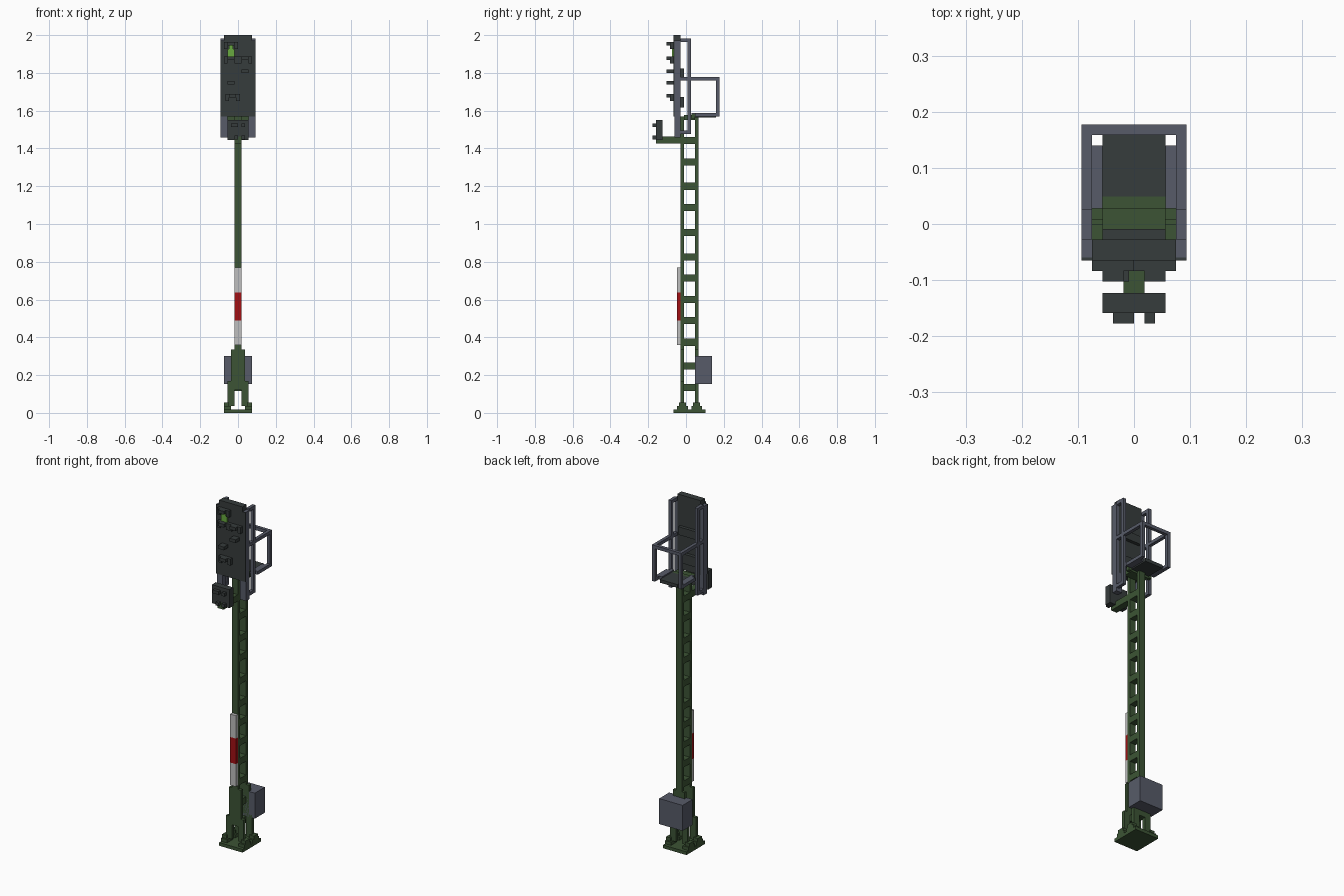
import bpy
import bmesh

cube = bpy.data.objects.get("Cube")
if cube:
    bpy.data.objects.remove(cube, do_unlink=True)

U = 2 / 107  # block size; all part sizes below are in blocks


def material(name, rgb):
    m = bpy.data.materials.new(name)
    m.use_nodes = True
    m.diffuse_color = (*rgb, 1)
    b = m.node_tree.nodes["Principled BSDF"]
    b.inputs["Base Color"].default_value = (*rgb, 1)
    b.inputs["Roughness"].default_value = 0.8
    return m


GREEN = material("mast green", (0.045, 0.088, 0.035))
DARK = material("dark slate", (0.037, 0.045, 0.045))
GREY = material("steel grey", (0.095, 0.105, 0.14))
WHITE = material("plate white", (0.52, 0.52, 0.52))
RED = material("plate red", (0.36, 0.005, 0.007))
LIGHT = material("signal light green", (0.14, 0.40, 0.05))


def part(name, mat, boxes, mirror=False):
    """One object from (x0, x1, y0, y1, z0, z1) boxes, optionally mirrored in x."""
    bm = bmesh.new()
    if mirror:
        boxes = boxes + [(-b[1], -b[0], *b[2:]) for b in boxes]
    for x0, x1, y0, y1, z0, z1 in boxes:
        verts = bmesh.ops.create_cube(bm, size=1)["verts"]
        for v in verts:
            v.co.x = U * (x1 if v.co.x > 0 else x0)
            v.co.y = U * (y1 if v.co.y > 0 else y0)
            v.co.z = U * (z1 if v.co.z > 0 else z0)
    me = bpy.data.meshes.new(name)
    bm.to_mesh(me)
    bm.free()
    me.materials.append(mat)
    ob = bpy.data.objects.new(name, me)
    bpy.context.collection.objects.link(ob)
    return ob


# Base: slab, stepped feet, legs and stiffening panels on both mast posts
part("base_slab", GREEN, [(-4, 4, -3.5, 5.5, 0, 1)])
part("base_feet", GREEN, [(2, 4, y, y + 3, 1, 2) for y in (-2.5, 1.5)]
     + [(2.5, 4, y, y + 2, 2, 3) for y in (-2, 2)], mirror=True)
for name, y in (("front", -1.5), ("back", 2.5)):
    part(name + "_base_legs", GREEN, [(1, 3, y, y + 1, 2, 6.5)], mirror=True)
    part(name + "_base_panel", GREEN,
         [(-3, 3, y, y + 1, 6.5, 9), (-2, 2, y, y + 1, 9, 18)])
    part(name + "_mast_post", GREEN, [(-1, 1, y, y + 1, 18, 84)])

# Ladder-like rungs between the posts
rungs = [7.2, 13.3, 20, 26.2, 32.1, 38.2, 44.1, 51.1, 58.2, 64.2, 71.1, 77.2]
part("mast_rungs", GREEN, [(-1, 1, -0.5, 2.5, z - 1, z + 1) for z in rungs])

# Equipment cabinet on the back
part("cabinet", GREY, [(-4, 4, 2.5, 7.4, 8.2, 16.1)])

# Striped marker plate
part("marker_plate_white", WHITE,
     [(-1, 1, -2.5, -1.5, 19.2, 26.2), (-1, 1, -2.5, -1.5, 34.1, 41.2)])
part("marker_plate_red", RED, [(-1, 1, -2.5, -1.5, 26.2, 34.1)])

# Signal board with flanges on steel columns
part("signal_board", DARK, [(-4, 4, -3.5, -1.5, 84, 107)])
part("board_flanges", DARK, [(4, 5, -3.5, -3.2, 84, 105.5)], mirror=True)
part("board_columns", GREY, [(4, 5, -3.2, -1.5, 78, 105.5),
                             (3, 4, -3.2, -1.5, 78, 84)], mirror=True)
part("board_back_boxes", DARK,
     [(-3, 3, -1.5, -0.5, 95, 97.5), (-3, 3, -1.5, -0.5, 86.5, 89.5)])

# Rear bars tied to the columns
part("rear_bars", GREY, [(4, 5, 0.4, 1.4, 79, 106), (4, 5, -1.5, 0.4, 105, 106),
                         (4, 5, -1.5, 0.4, 79, 80)], mirror=True)


# Lamp hoods: a brim with two dropped sides for large lamps
def hood(name, x0, x1, z, big):
    boxes = [(x0, x1, -5.5, -3.5, z, z + 1)]
    if big:
        boxes += [(x0 - 1, x0, -4.5, -3.5, z - 1, z + 1),
                  (x1, x1 + 1, -4.5, -3.5, z - 1, z + 1)]
    part(name, DARK, boxes)


hood("hood_top_light", -3, -1, 104, True)
hood("hood_upper_right", -3, -1, 100, True)
hood("hood_upper_left", 1, 3, 100, True)
hood("hood_middle_left", 1, 3, 96.3, False)
hood("hood_middle_right", -3, -1, 93, False)
hood("hood_lower", -2.5, -0.5, 89.3, True)
part("green_light", LIGHT, [(-3, -1, -4, -3.5, 101, 103), (-2.6, -1.4, -4, -3.5, 103, 104)])

# Lower signal box on its arm
part("signal_arm", GREEN, [(-1, 1, -8.5, -1.5, 76.3, 78.3)])
part("lower_signal_box", DARK, [(-3, 3, -8.5, -6.6, 77.3, 83)])
part("lower_box_lamps", DARK, [(-2, 0, -9.5, -8.5, 81, 82), (-1, 0, -9.5, -8.5, 77.5, 78.5),
                               (1, 2, -9.5, -8.5, 81, 82), (1, 2, -9.5, -8.5, 77.5, 78.5)])

# Service platform and handrail
part("platform_beam", GREEN, [(-4, 4, 1.5, 2.6, 83.2, 84.6), (-3, 3, -0.5, 2.6, 83, 84.4)])
part("platform_floor", DARK, [(-3, 3, 2.6, 8.5, 83.6, 84.6)])
part("platform_edges", GREY, [(3, 4, 1.5, 7.5, 84, 85), (4, 5, 2.5, 9.5, 84, 85)], mirror=True)
part("handrail_sides", GREY, [(4, 5, -1.5, 8.5, 94.2, 95.2),
                              (4, 5, 8.5, 9.5, 85, 94.2)], mirror=True)
part("handrail_back", GREY, [(-5, 5, 8.5, 9.5, 94.2, 95.2)])
